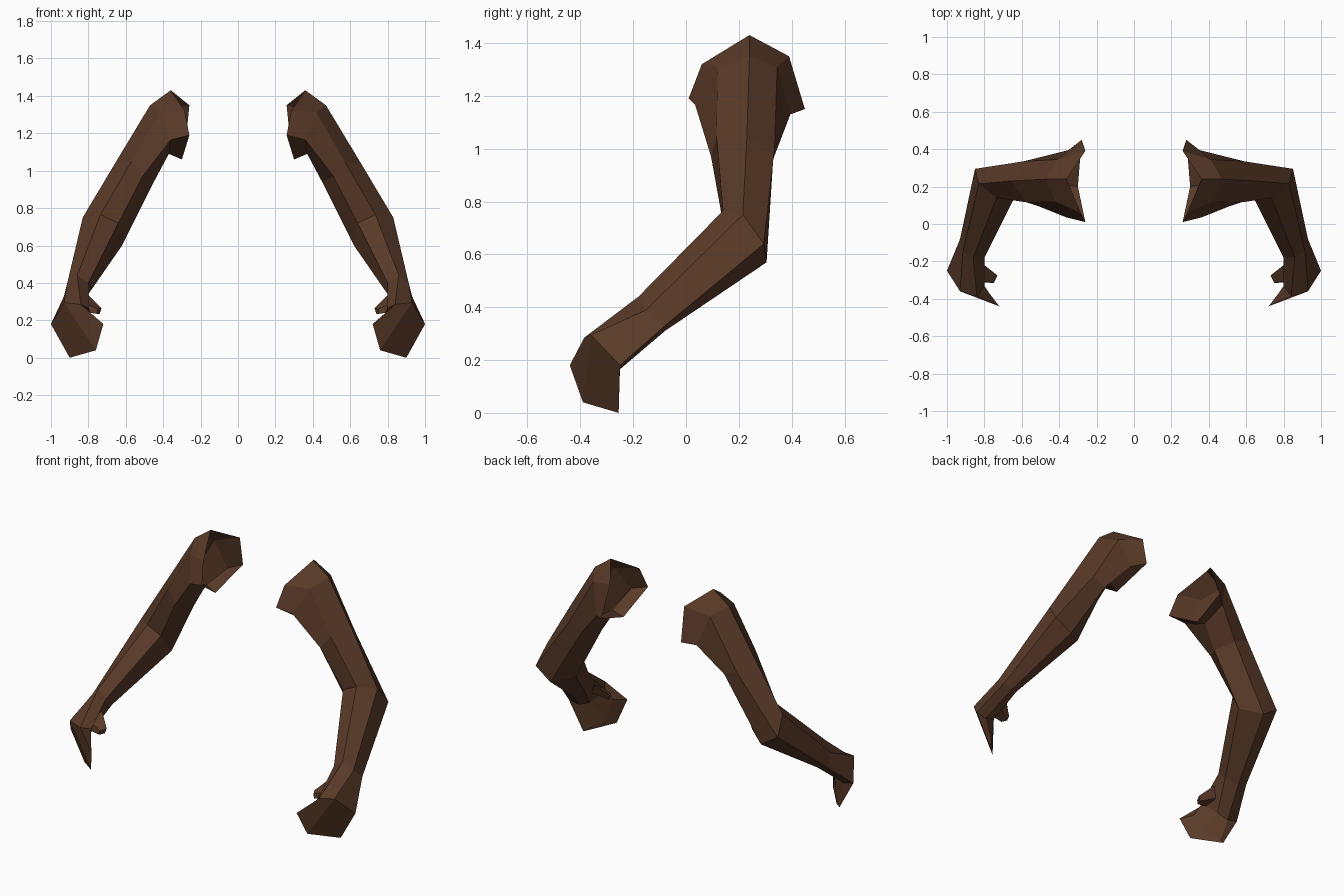
import bpy

cube = bpy.data.objects.get("Cube")
if cube:
    bpy.data.objects.remove(cube, do_unlink=True)

brown = bpy.data.materials.new("dark_brown")
brown.use_nodes = True
colour = (0.10, 0.042, 0.021, 1)
brown.diffuse_color = colour
brown.node_tree.nodes["Principled BSDF"].inputs["Base Color"].default_value = colour


def loft(name, rings):
    """Skin matching rings, close the far end and mirror across x."""
    n = len(rings[0])
    verts = [p for ring in rings for p in ring]
    faces = [(r * n + i, r * n + (i + 1) % n, (r + 1) * n + (i + 1) % n, (r + 1) * n + i)
             for r in range(len(rings) - 1) for i in range(n)]
    last = (len(rings) - 1) * n
    faces.append(tuple(range(last, last + n)))
    mesh = bpy.data.meshes.new(name)
    mesh.from_pydata(verts, [], faces)
    mesh.materials.append(brown)
    obj = bpy.data.objects.new(name, mesh)
    bpy.context.collection.objects.link(obj)
    mirror = obj.modifiers.new("mirror", 'MIRROR')
    mirror.use_mirror_merge = False
    return obj


# Ring order: outer ridge, front upper, front lower, underside, back lower, back upper
shoulder_opening = [(.36, .24, 1.43), (.285, .06, 1.32), (.26, .01, 1.19),
                    (.30, .20, 1.06), (.28, .45, 1.15), (.26, .39, 1.35)]
shoulder = [(.47, .24, 1.35), (.42, .12, 1.31), (.36, .035, 1.165),
            (.37, .21, 1.09), (.35, .395, 1.13), (.41, .345, 1.31)]
upper_arm = [(.66, .23, 1.035), (.57, .115, 1.05), (.51, .095, .97),
             (.45, .20, .94), (.50, .33, .96), (.59, .335, 1.0)]
elbow = [(.83, .215, .75), (.735, .14, .765), (.64, .14, .72),
         (.62, .22, .60), (.74, .305, .57), (.85, .295, .64)]
forearm = [(.915, -.15, .39), (.86, -.18, .44), (.80, -.18, .40),
           (.80, -.12, .34), (.87, -.08, .31), (.93, -.08, .33)]
wrist = [(.93, -.36, .295), (.84, -.385, .285), (.80, -.33, .265),
         (.86, -.26, .19), (.93, -.25, .165), (1.0, -.25, .18)]
fingertips = [(.76, -.39, .04), (.72, -.44, .18), (.77, -.375, .19),
              (.80, -.34, .06), (.88, -.255, .015), (.90, -.255, 0)]
loft("arms", [shoulder_opening, shoulder, upper_arm, elbow, forearm, wrist, fingertips])

# Short tapered thumbs on the inner side of the wrists
thumb_base = [(.83, -.24, .27), (.86, -.31, .25), (.86, -.30, .31), (.80, -.22, .335)]
thumb_tip = [(.74, -.28, .235), (.755, -.315, .235), (.75, -.315, .26), (.73, -.275, .265)]
loft("thumbs", [thumb_base, thumb_tip])
